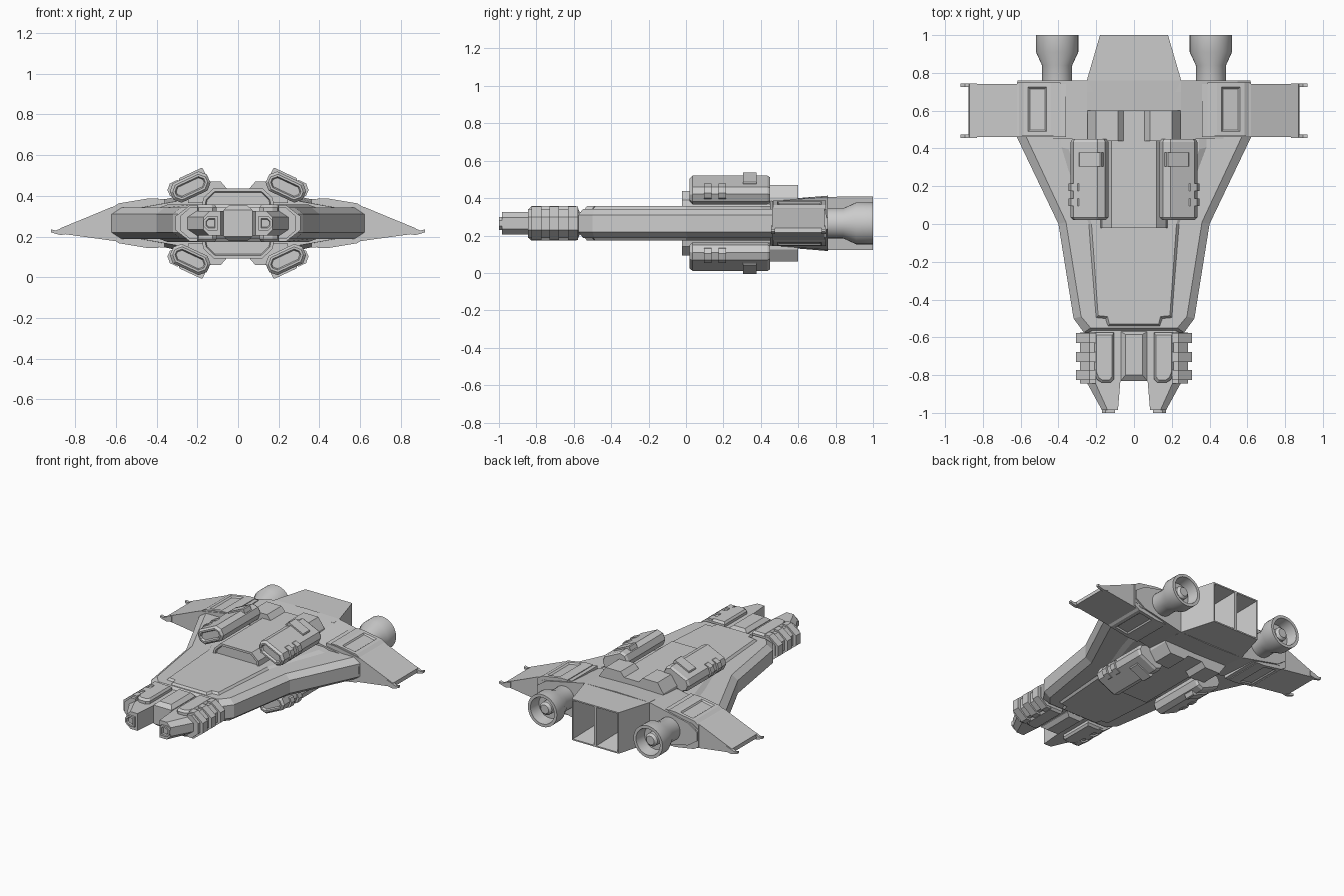
import bpy, bmesh, math
from mathutils import Vector, Matrix

if "Cube" in bpy.data.objects:
    bpy.data.objects.remove(bpy.data.objects["Cube"], do_unlink=True)

MID = 0.265  # height of the craft's middle plane; parts are modelled around it

grey = bpy.data.materials.new("hull_grey")
grey.use_nodes = True
grey.diffuse_color = (0.6, 0.6, 0.6, 1)
grey.node_tree.nodes["Principled BSDF"].inputs["Base Color"].default_value = (0.6, 0.6, 0.6, 1)


def loft(name, rings, mirror="", insets=(), facing=(0, -1, 0), smooth=False):
    """Skin rings of points; optionally inset the face that looks along 'facing'."""
    bm = bmesh.new()
    loops = [[bm.verts.new(p) for p in ring] for ring in rings]
    n = len(loops[0])
    for a, b in zip(loops, loops[1:]):
        for i in range(n):
            j = (i + 1) % n
            bm.faces.new((a[i], a[j], b[j], b[i]))
    bm.faces.new(loops[0])
    bm.faces.new(loops[-1])
    bmesh.ops.recalc_face_normals(bm, faces=bm.faces)
    if insets:
        d = Vector(facing)
        face = max(bm.faces, key=lambda f: (round(f.normal.dot(d), 2), f.calc_center_median().dot(d)))
        for thickness, depth in insets:
            push = face.normal.copy() * depth
            bmesh.ops.inset_region(bm, faces=[face], thickness=thickness, use_even_offset=True)
            bmesh.ops.translate(bm, verts=face.verts[:], vec=push)
    mesh = bpy.data.meshes.new(name)
    bm.to_mesh(mesh)
    bm.free()
    mesh.materials.append(grey)
    obj = bpy.data.objects.new(name, mesh)
    bpy.context.collection.objects.link(obj)
    obj.location.z = MID
    if mirror:
        mod = obj.modifiers.new("mirror", "MIRROR")
        mod.use_axis = ("x" in mirror, False, "z" in mirror)
        mod.use_mirror_merge = False
    if smooth:
        bpy.ops.object.select_all(action="DESELECT")
        obj.select_set(True)
        bpy.context.view_layer.objects.active = obj
        bpy.ops.object.shade_smooth_by_angle(angle=math.radians(25))
    return obj


def both(pts):
    """Complete a half outline across x = 0."""
    return pts + [(-x, y) for x, y in reversed(pts)]


def slab(name, wide, narrow, side, top):
    """Plan outline with straight sides and chamfered top and bottom."""
    levels = ((narrow, -top), (wide, -side), (wide, side), (narrow, top))
    return loft(name, [[(x, y, z) for x, y in both(o)] for o, z in levels])


def extrude(name, section, y0, y1, **kw):
    """Push an x-z section along y."""
    return loft(name, [[(x, y, z) for x, z in section] for y in (y0, y1)], **kw)


# Main hull and raised centre plate
slab("hull",
     [(.265, -.575), (.32, -.5), (.4, 0), (.62, .46), (.62, .75)],
     [(.23, -.55), (.28, -.49), (.36, .01), (.57, .46), (.57, .75)], .045, .078)
slab("centre_plate",
     [(.14, -.545), (.155, -.505), (.205, -.5), (.245, 0), (.4, .41), (.4, .5)],
     [(.13, -.53), (.14, -.49), (.19, -.485), (.225, 0), (.345, .395), (.345, .5)], .072, .092)

# Forked nose
slab("nose",
     [(.072, -.83), (.085, -.985), (.17, -.985), (.255, -.83), (.265, -.55)],
     [(.072, -.83), (.085, -.985), (.14, -.985), (.21, -.83), (.22, -.55)], .03, .06)
slab("nose_bridge", [(.07, -.83), (.07, -.57)], [(.045, -.8), (.045, -.585)], .065, .088)
muzzle = [(.1, .035), (.15, .035), (.17, .015), (.17, -.015), (.15, -.035), (.1, -.035)]
extrude("nose_muzzle", muzzle, -1, -.97, mirror="x", insets=((.012, 0), (.004, -.012)))

# Nose cowlings: top pads, side core and ribs
pad = [(.105, -.575), (.105, -.82), (.125, -.84), (.17, -.84), (.195, -.825), (.21, -.79), (.21, -.575)]
cx, cy = .157, -.7
rings = [[(cx + (x - cx) * s, cy + (y - cy) * (1 + s) / 2, z) for x, y in pad]
         for s, z in ((1, .04), (1, .078), (.8, .092))]
loft("nose_pad", rings, mirror="xz")


def cowl(name, out, high, y0, y1):
    sec = [(.2, high), (.235, high), (out, .035), (out, -.035), (.235, -high), (.2, -high)]
    extrude(name, sec, y0, y1, mirror="x")


cowl("cowling_core", .285, .078, -.845, -.575)
for y in (-.825, -.73, -.63):
    cowl("cowling_rib", .306, .09, y, y + .052)

# Spine housing, above and below
spine = [(-.185, .05), (-.17, .125), (-.12, .172), (.12, .172), (.17, .125), (.185, .05)]
extrude("spine_housing", spine, -.022, .6, mirror="z", insets=((.015, 0), (.005, -.012)))
block = [(.045, .1), (.05, .165), (.085, .205), (.2, .205), (.245, .14), (.245, .1)]
extrude("spine_block", block, .44, .6, mirror="xz")

# Rear body, rising towards the exhaust
half = [(.62, .03), (.55, .078), (.4, .11), (.25, .142), (0, .148)]
upper = half + [(-x, z) for x, z in reversed(half[:-1])]
ring = upper + [(-x, -z) for x, z in upper]
loft("rear_body", [[(x * .995, y, z * k) for x, z in ring] for y, k in ((.45, .83), (.76, 1))])

# Twin-cell exhaust
cells = [[(0, y, z), (w, y, z), (w, y, -z), (0, y, -z)]
         for y, w, z in ((.7, .25, .138), (.76, .25, .142), (1, .18, .143))]
loft("exhaust_cell", cells, mirror="x", insets=((.009, 0), (.025, -.2)), facing=(0, 1, 0))

# Wings with root pads and tip prongs
wing = [(.36, .12), (.45, .112), (.62, .08), (.75, .026), (.872, -.024),
        (.875, -.05), (.62, -.085), (.45, -.112), (.36, -.12)]
extrude("wing", wing, .46, .74, mirror="x")
root = [(.39, .122), (.44, .122), (.585, .098), (.62, .075), (.62, .04), (.39, .04)]
extrude("wing_root_pad", root, .465, .748, mirror="xz",
        insets=((.024, 0), (.014, -.015)), facing=(.16, 0, 1))
prong = [(.83, -.012), (.872, -.026), (.895, -.036), (.918, -.03),
         (.918, -.044), (.895, -.052), (.87, -.058), (.83, -.05)]
for y in (.455, .725):
    extrude("wing_tip_prong", prong, y, y + .02, mirror="x")

# Four tilted pods
tilt = Matrix.Rotation(math.radians(-25), 2)


def pod_ring(u, v, cut, y, cu=0, cv=0):
    """Chamfered rectangle in the pod's own tilted frame."""
    sec = [(u - cut, v), (u, v - cut), (u, cut - v), (u - cut, -v),
           (cut - u, -v), (-u, cut - v), (-u, v - cut), (cut - u, v)]
    pts = [tilt @ Vector((a + cu, b + cv)) for a, b in sec]
    return [(.235 + p.x, y, .178 + p.y) for p in pts]


loft("pod", [pod_ring(.088, .04, .026, .02), pod_ring(.1, .052, .03, .035),
             pod_ring(.1, .052, .03, .435), pod_ring(.092, .044, .026, .45)],
     mirror="xz", insets=((.01, 0), (.006, -.015)))
for y in (.095, .175):
    loft("pod_rib", [pod_ring(.045, .04, .025, y + d, .063, .018) for d in (0, .04)], mirror="xz")
loft("pod_hatch", [pod_ring(.065, .02, .006, y, -.03, .042) for y in (.305, .378)], mirror="xz")

# Round thrusters with a centre plug
profile = [(.08, .7), (.08, .84), (.112, .91), (.112, 1), (.092, 1), (.082, .92),
           (.045, .92), (.045, .96), (.03, .975)]
turns = [2 * math.pi * i / 32 for i in range(32)]
loft("thruster", [[(.407 + r * math.cos(a), y, r * math.sin(a)) for a in turns] for r, y in profile],
     mirror="x", smooth=True)
